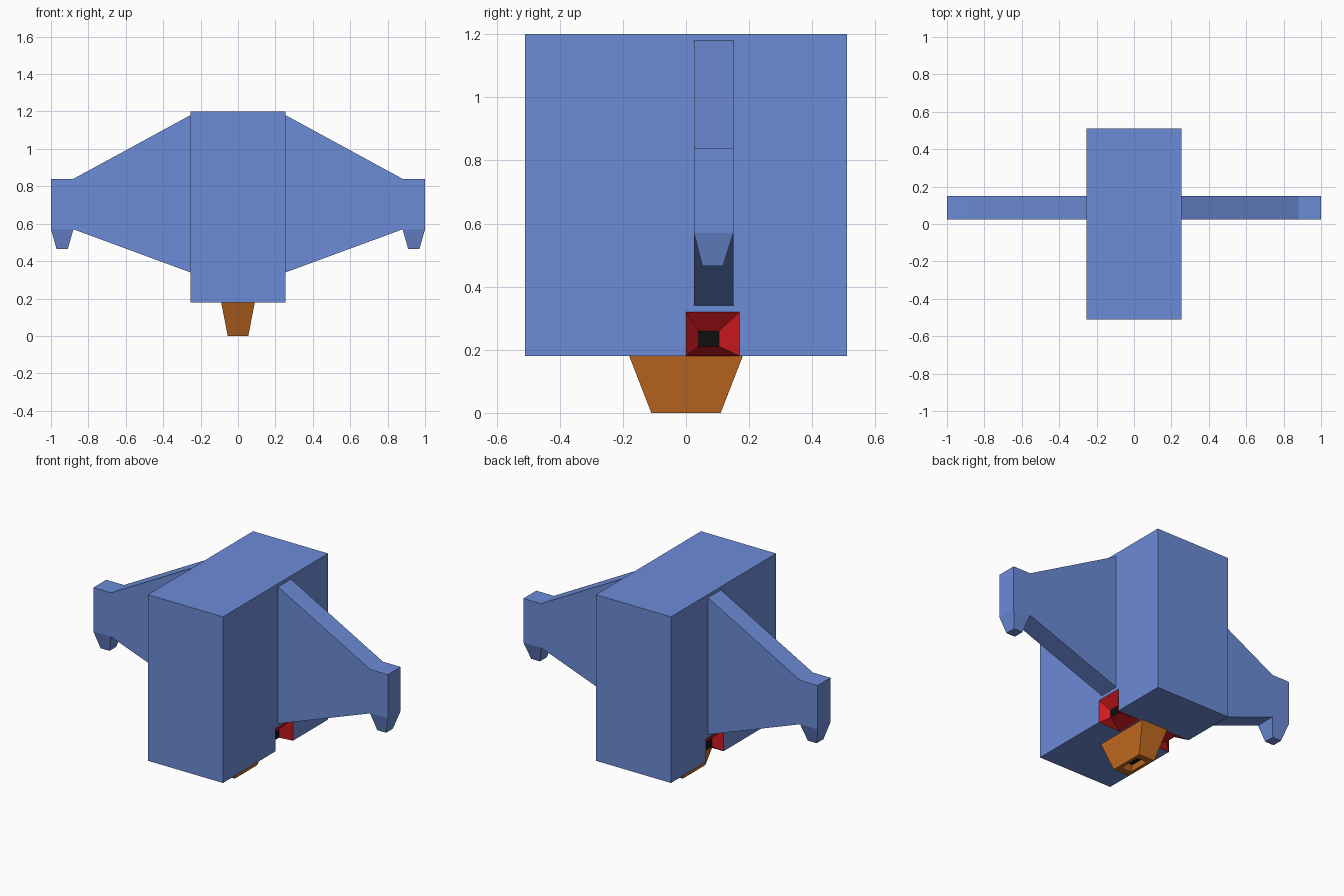
import bpy, bmesh
from mathutils import Vector

if "Cube" in bpy.data.objects:
    bpy.data.objects.remove(bpy.data.objects["Cube"])


def material(name, rgb):
    m = bpy.data.materials.new(name)
    m.diffuse_color = (*rgb, 1)
    m.use_nodes = True
    m.node_tree.nodes["Principled BSDF"].inputs["Base Color"].default_value = m.diffuse_color
    return m


BLUE = material("blue", (0.15, 0.26, 0.68))
RED = material("red", (0.65, 0.01, 0.015))
BLACK = material("black", (0.005, 0.005, 0.005))
ORANGE = material("orange", (0.56, 0.15, 0.015))


def build(name, faces, mats):
    """Make an object from (points, material index) faces with welded corners."""
    bm = bmesh.new()
    for pts, mi in faces:
        f = bm.faces.new([bm.verts.new(Vector(p)) for p in pts])
        f.material_index = mi
    bmesh.ops.remove_doubles(bm, verts=bm.verts, dist=0.0005)
    bmesh.ops.recalc_face_normals(bm, faces=bm.faces)
    me = bpy.data.meshes.new(name)
    bm.to_mesh(me)
    bm.free()
    for m in mats:
        me.materials.append(m)
    ob = bpy.data.objects.new(name, me)
    bpy.context.collection.objects.link(ob)
    return ob


def rect(cx, cy, hx, hy, z):
    return [(cx - hx, cy - hy, z), (cx + hx, cy - hy, z),
            (cx + hx, cy + hy, z), (cx - hx, cy + hy, z)]


def bridge(a, b, mi):
    """Quads joining two equal point loops."""
    n = len(a)
    return [([a[i], a[(i + 1) % n], b[(i + 1) % n], b[i]], mi) for i in range(n)]


# Body block with a red side recess, open at the bottom, on each side
X, Y, Z0, Z1 = 0.255, 0.51, 0.18, 1.2
XI, XF = 0.205, 0.10          # depth of the black panel and of the lower flap
YA, YB, ZT = 0.0, 0.17, 0.32  # recess mouth
faces = [(rect(0, 0, X, Y, Z1), 0)]
for y in (-Y, Y):
    faces.append(([(-X, y, Z0), (X, y, Z0), (X, y, Z1), (-X, y, Z1)], 0))
for s in (-1, 1):
    side = [(-Y, Z0), (YA, Z0), (YA, ZT), (YB, ZT), (YB, Z0), (Y, Z0), (Y, Z1), (-Y, Z1)]
    faces.append(([(s * X, y, z) for y, z in side], 0))
    mouth = [(s * X, y, z) for y, z in ((YA, Z0), (YA, ZT), (YB, ZT), (YB, Z0))]
    inner = [(s * XI, y, z) for y, z in ((0.04, 0.21), (0.04, 0.26), (0.105, 0.26), (0.105, 0.21))]
    flap = [(s * XF, YA, Z0), (s * XF, YB, Z0)]
    faces += bridge(mouth, inner, 1)[:3]
    faces += [(inner, 2),
              ([inner[0], inner[3], flap[1], flap[0]], 1),
              ([mouth[0], inner[0], flap[0]], 1),
              ([mouth[3], inner[3], flap[1]], 1)]
half = [(X, -Y), (X, YA), (XF, YA), (XF, YB), (X, YB), (X, Y)]
bottom = half + [(-x, y) for x, y in reversed(half)]
faces.append(([(x, y, Z0) for x, y in bottom], 0))
build("body", faces, [BLUE, RED, BLACK])

# Wings and the small tapered feet at their tips
profile = [(0.255, 0.34), (0.88, 0.57), (1.0, 0.57), (1.0, 0.84), (0.88, 0.84), (0.255, 1.18)]
for s, tag in ((-1, "left"), (1, "right")):
    front, back = ([(s * x, y, z) for x, z in profile] for y in (0.025, 0.15))
    build(tag + "_wing", [(front, 0), (back, 0)] + bridge(front, back, 0), [BLUE])
    top = rect(s * 0.94, 0.0875, 0.06, 0.0625, 0.57)
    tip = rect(s * 0.94, 0.0845, 0.03, 0.0325, 0.465)
    build(tag + "_wing_foot", [(top, 0), (tip, 0)] + bridge(top, tip, 0), [BLUE])

# Bottom nozzle with a tapered opening
loops = [rect(0, 0, 0.09, 0.18, 0.18), rect(0, 0, 0.055, 0.11, 0),
         rect(0, 0, 0.035, 0.07, 0), rect(0, 0, 0.025, 0.045, 0.03)]
faces = [(loops[0], 0), (loops[3], 1)]
for a, b in zip(loops, loops[1:]):
    faces += bridge(a, b, 0)
build("bottom_nozzle", faces, [ORANGE, BLACK])
